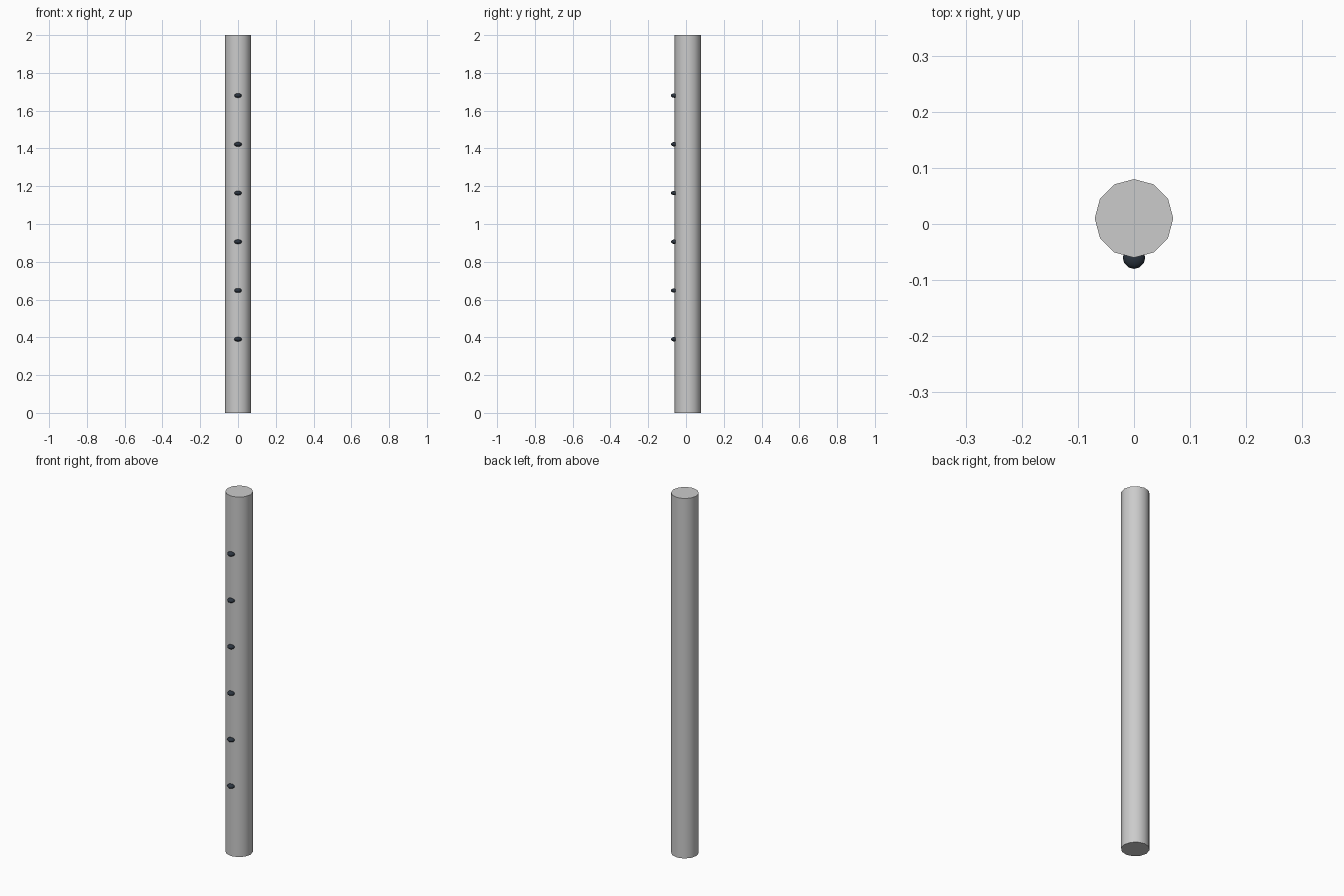
import bpy
import math

if "Cube" in bpy.data.objects:
    bpy.data.objects.remove(bpy.data.objects["Cube"])

TUBE_R, TUBE_Y, LENGTH = 0.07, 0.01, 2.0


def smooth(angle):
    bpy.ops.object.shade_smooth_by_angle(angle=math.radians(angle))


# Twelve-sided closed tube
bpy.ops.mesh.primitive_cylinder_add(vertices=12, radius=TUBE_R, depth=LENGTH,
                                    location=(0, TUBE_Y, LENGTH / 2))
bpy.context.object.name = "tube"
smooth(40)

# Dark finger holes: flattened beads along the front
dark = bpy.data.materials.new("dark_hole")
dark.diffuse_color = (0.025, 0.035, 0.05, 1)
dark.use_nodes = True
dark.node_tree.nodes["Principled BSDF"].inputs["Base Color"].default_value = dark.diffuse_color
for i in range(6):
    bpy.ops.mesh.primitive_uv_sphere_add(segments=12, ring_count=8, radius=0.02,
                                         location=(0, -0.06, 0.39 + i * 0.258))
    hole = bpy.context.object
    hole.name = f"finger_hole_{i + 1}"
    hole.scale = (1, 1, 0.6)
    bpy.ops.object.transform_apply(location=False, rotation=False, scale=True)
    hole.data.materials.append(dark)
    smooth(60)
